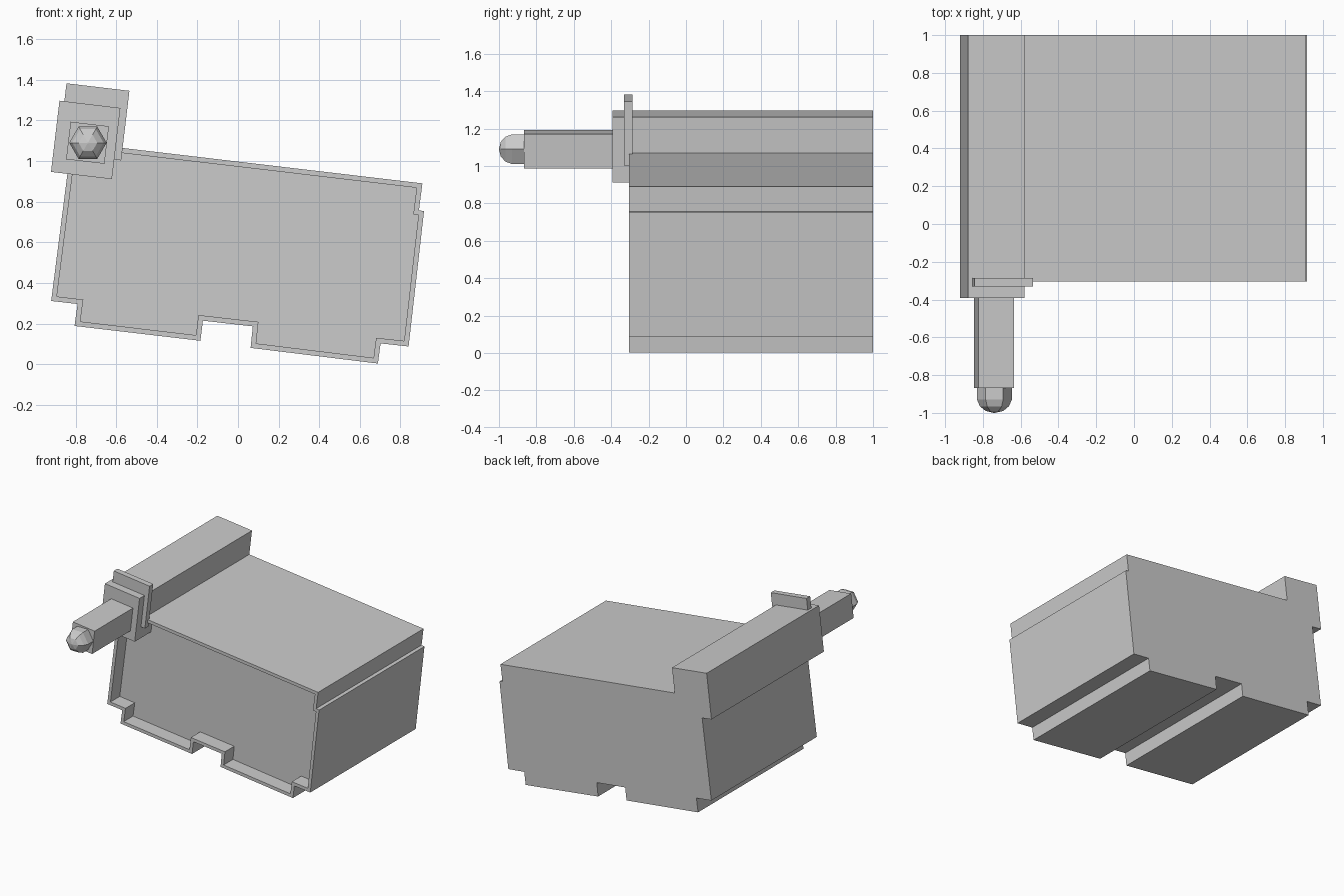
import bpy, bmesh
from math import cos, sin, radians, tau
from mathutils import Vector

if "Cube" in bpy.data.objects:
    bpy.data.objects.remove(bpy.data.objects["Cube"])

TILT = radians(6.8)


def finish(name, bm):
    bmesh.ops.recalc_face_normals(bm, faces=bm.faces[:])
    mesh = bpy.data.meshes.new(name)
    bm.to_mesh(mesh)
    bm.free()
    obj = bpy.data.objects.new(name, mesh)
    bpy.context.collection.objects.link(obj)
    return obj


def ring(bm, pts, y):
    return [bm.verts.new((x, y, z)) for x, z in pts]


def bridge(bm, a, b):
    for i in range(len(a)):
        j = (i + 1) % len(a)
        bm.faces.new((a[i], a[j], b[j], b[i]))


def loft(name, sections):
    """Join successive (profile, y) rings and cap both ends."""
    bm = bmesh.new()
    rings = [ring(bm, p, y) for p, y in sections]
    for a, b in zip(rings, rings[1:]):
        bridge(bm, a, b)
    bm.faces.new(rings[0])
    bm.faces.new(rings[-1])
    return finish(name, bm)


def inset(pts, d):
    """Mitred inward offset of a clockwise profile."""
    out = []
    for i, p in enumerate(pts):
        p = Vector(p)
        a = (p - Vector(pts[i - 1])).normalized()
        b = (Vector(pts[(i + 1) % len(pts)]) - p).normalized()
        na, nb = Vector((a.y, -a.x)), Vector((b.y, -b.x))
        out.append(tuple(p + (na + nb) * d / (1 + na.dot(nb))))
    return out


def tilted_rect(cx, cz, w, h):
    c, s = cos(TILT), sin(TILT)
    return [(cx + u * w / 2 * c + v * h / 2 * s, cz - u * w / 2 * s + v * h / 2 * c)
            for u, v in ((-1, -1), (-1, 1), (1, 1), (1, -1))]


# Stepped housing with a thin rim around the recessed front
outline = [(-0.82, 1.094), (0.908, 0.89), (0.891, 0.758), (0.916, 0.753),
           (0.84, 0.087), (0.702, 0.102), (0.689, 0.003), (0.062, 0.080),
           (0.073, 0.186), (-0.173, 0.214), (-0.185, 0.115), (-0.805, 0.188),
           (-0.79, 0.296), (-0.92, 0.311)]
inner = inset(outline, 0.025)
loft("housing", [(outline, 1.0), (outline, -0.305), (inner, -0.305), (inner, -0.19)])

# Long top rail, its collar plate and the square barrel
loft("rail", [(tilted_rect(-0.75, 1.104, 0.302, 0.353), y) for y in (-0.392, 1.0)])
loft("collar_plate", [(tilted_rect(-0.71, 1.193, 0.312, 0.345), y) for y in (-0.331, -0.286)])
loft("barrel", [(tilted_rect(-0.741, 1.09, 0.19, 0.186), y) for y in (-0.867, -0.385)])

# Six-sided domed tip
dome = [(-0.86, 0.092), (-0.93, 0.092), (-0.965, 0.077), (-0.99, 0.046), (-1.0, 0.003)]
loft("tip", [([(-0.739 + r * cos(k * tau / 6), 1.09 + r * sin(k * tau / 6))
               for k in range(6)], y) for y, r in dome])
